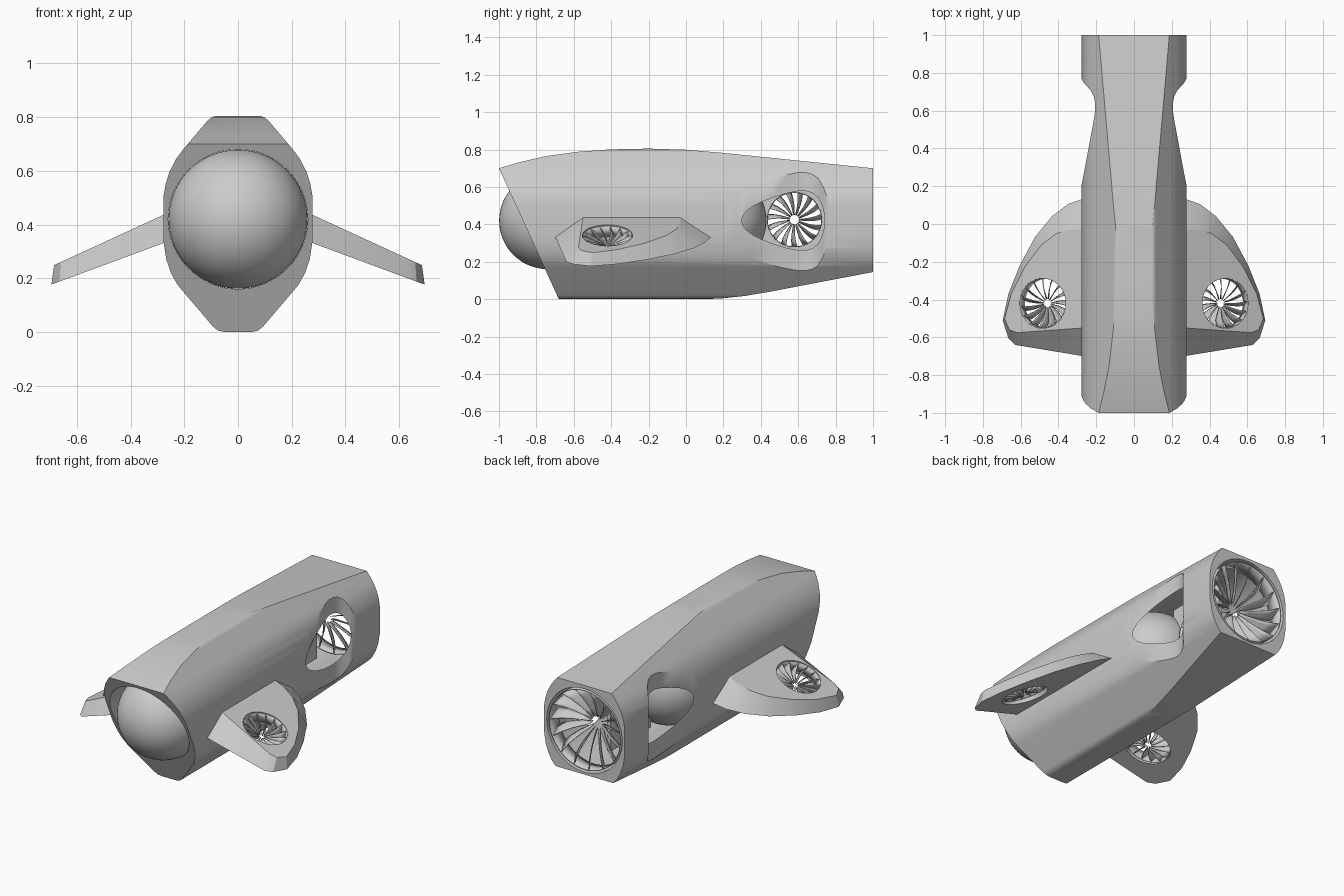
import bpy, bmesh, math
from mathutils import Vector, Matrix

cube = bpy.data.objects.get("Cube")
if cube:
    bpy.data.objects.remove(cube)

grey = bpy.data.materials.new("plain_grey")
grey.use_nodes = True
COLOR = (0.6, 0.6, 0.6, 1)
grey.diffuse_color = COLOR
grey.node_tree.nodes["Principled BSDF"].inputs["Base Color"].default_value = COLOR

AXIS_Z = 0.42     # height of the main tube axis
TUBE_R = 0.26


def make(name, bm):
    bmesh.ops.recalc_face_normals(bm, faces=bm.faces)
    mesh = bpy.data.meshes.new(name)
    bm.to_mesh(mesh)
    bm.free()
    mesh.materials.append(grey)
    ob = bpy.data.objects.new(name, mesh)
    bpy.context.collection.objects.link(ob)
    return ob


def activate(ob):
    bpy.ops.object.select_all(action='DESELECT')
    ob.select_set(True)
    bpy.context.view_layer.objects.active = ob


def smooth(ob, degrees=30):
    activate(ob)
    bpy.ops.object.shade_smooth_by_angle(angle=math.radians(degrees))


def boolean(ob, cutter, operation='DIFFERENCE'):
    mod = ob.modifiers.new("cut", 'BOOLEAN')
    mod.object, mod.operation, mod.solver = cutter, operation, 'EXACT'
    activate(ob)
    bpy.ops.object.modifier_apply(modifier=mod.name)
    bpy.data.objects.remove(cutter)


def loft(name, ring_a, ring_b):
    """Closed solid between two matching rings of points."""
    bm = bmesh.new()
    a = [bm.verts.new(p) for p in ring_a]
    b = [bm.verts.new(p) for p in ring_b]
    bm.faces.new(a)
    bm.faces.new(b[::-1])
    for i in range(len(a)):
        j = (i + 1) % len(a)
        bm.faces.new((a[i], b[i], b[j], a[j]))
    return make(name, bm)


def place(center, direction):
    turn = Vector(direction).to_track_quat('Z', 'Y').to_matrix().to_4x4()
    return Matrix.Translation(center) @ turn


def cylinder(name, center, direction, radius, length):
    bm = bmesh.new()
    bmesh.ops.create_cone(bm, cap_ends=True, segments=64, radius1=radius, radius2=radius,
                          depth=length, matrix=place(center, direction))
    return make(name, bm)


def ball(name, y):
    bm = bmesh.new()
    bmesh.ops.create_uvsphere(bm, u_segments=64, v_segments=32, radius=TUBE_R - 0.001,
                              matrix=place((0, y, AXIS_Z), (0, 1, 0)))
    smooth(make(name, bm), 60)


def fan(name, center, direction, radius, depth, cone, blades=15, hand=1):
    """Ducted ring with twisted blades that meet around an open centre."""
    bm = bmesh.new()
    bmesh.ops.create_cone(bm, cap_ends=False, segments=64, radius1=radius, radius2=radius, depth=depth)
    rows, cols = 5, 4
    for k in range(blades):
        grid = []
        for i in range(rows):
            f = i / (rows - 1)
            r = radius * (0.17 + 0.82 * f)
            line = []
            for j in range(cols):
                t = j / (cols - 1) - 0.5
                ang = math.tau * (k + 0.45 * t + 0.25 * f * f) / blades * hand
                z = t * depth * (0.35 + 0.5 * f) - cone * (1 - f)
                line.append(bm.verts.new((r * math.cos(ang), r * math.sin(ang), z)))
            grid.append(line)
        for i in range(rows - 1):
            for j in range(cols - 1):
                bm.faces.new((grid[i][j], grid[i + 1][j], grid[i + 1][j + 1], grid[i][j + 1]))
    bm.transform(place(center, direction))
    ob = make(name, bm)
    mod = ob.modifiers.new("thickness", 'SOLIDIFY')
    mod.thickness, mod.offset = 0.004, 0
    smooth(ob, 40)


# Hull: constant cross-section trimmed by the side outline
half = [(.05, 0), (.075, .005), (.095, .022), (.225, .175), (.25, .22), (.267, .27), (.278, .34),
        (.278, .5), (.27, .55), (.255, .597), (.23, .645), (.2, .685), (.115, .785),
        (.098, .8), (.075, .806)]
section = half + [(-x, z) for x, z in reversed(half)]
hull = loft("hull", [(x, -1.2, z) for x, z in section], [(x, 1.2, z) for x, z in section])

outline = [(-1, .7), (-.9, .73), (-.75, .765), (-.58, .788), (-.4, .801), (-.2, .805), (0, .799),
           (.2, .782), (1, .7), (1, .145), (.7, .088), (.45, .04), (.32, .018), (.2, .005),
           (.1, 0), (-.68, 0)]
trim = loft("trim", [(-1, y, z) for y, z in outline], [(1, y, z) for y, z in outline])
boolean(hull, trim, 'INTERSECT')

# Hollow main tube
boolean(hull, cylinder("bore", (0, 0, AXIS_Z), (0, 1, 0), TUBE_R, 3))

# Scooped side intakes, which open into the tube
scoop = [(.5, .16), (.287, .16), (.278, .205), (.266, .265), (.25, .35), (.23, .46), (.213, .55),
         (.206, .6), (.206, .64), (.213, .675), (.228, .705), (.25, .73), (.268, .75),
         (.278, .77), (.29, .8), (.5, .8)]
for s in (1, -1):
    cutter = loft("scoop_cutter", [(s * x, y, -1) for x, y in scoop], [(s * x, y, 2) for x, y in scoop])
    boolean(hull, cutter)
smooth(hull)
hull.modifiers.new("even_normals", 'WEIGHTED_NORMAL').keep_sharp = True

# Cabin ends: front canopy and rounded rear inside the tube
ball("front_canopy", -.74)
ball("cabin_rear", .17)

# Centre wall between the intakes, with its fan
wall = [(.36, .2), (.76, .2), (.76, .64), (.36, .64)]
divider = loft("centre_wall", [(-.012, y, z) for y, z in wall], [(.012, y, z) for y, z in wall])
boolean(divider, cylinder("wall_hole", (0, .58, AXIS_Z + .005), (1, 0, 0), .146, 1))
smooth(divider)
fan("centre_fan", (0, .58, AXIS_Z + .005), (1, 0, 0), .145, .06, 0)

# Rear thruster
fan("rear_fan", (0, .95, AXIS_Z), (0, 1, 0), .245, .09, .08)

# Wings with tilted lift fans
lower = [(.265, -.7), (.63, -.64), (.665, -.605), (.695, -.51), (.665, -.37), (.605, -.22),
         (.525, -.07), (.435, .04), (.35, .105), (.265, .135)]
upper = [(.265, -.55), (.62, -.575), (.66, -.56), (.685, -.5), (.65, -.37), (.58, -.23),
         (.49, -.11), (.41, -.05), (.34, -.03), (.265, -.03)]
for s, side in ((1, "left"), (-1, "right")):
    wing = loft(side + "_wing",
                [(s * x, y, .33 - (x - .28) * .37) for x, y in lower],
                [(s * x, y, .435 - (x - .28) * .46) for x, y in upper])
    center, normal = (s * .47, -.42, .31), (s * .4, 0, .917)
    boolean(wing, cylinder("wing_hole", center, normal, .134, .5))
    smooth(wing, 28)
    fan(side + "_wing_fan", center, normal, .133, .06, .03, hand=s)
